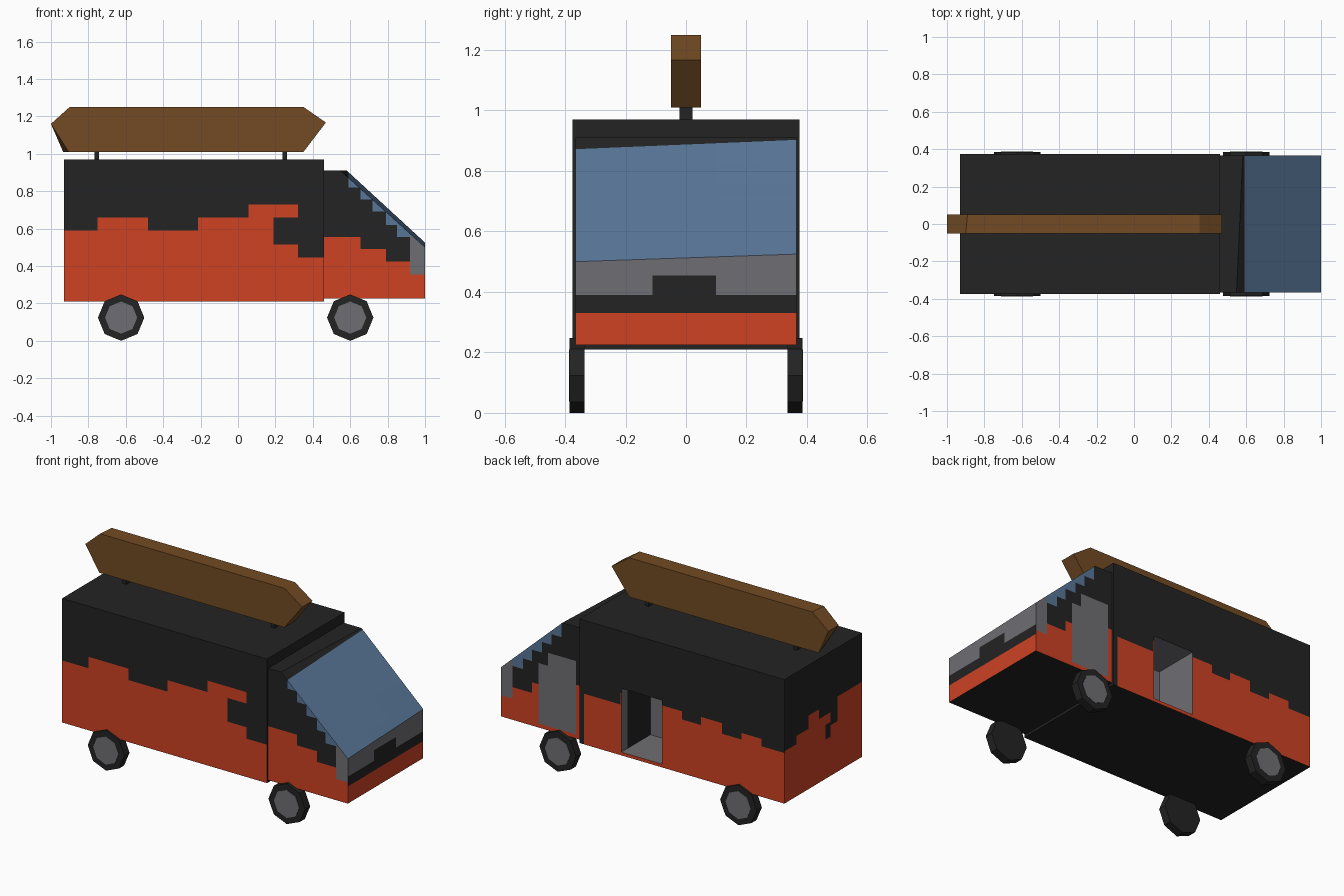
import bpy, bmesh, math
from mathutils import Vector

if "Cube" in bpy.data.objects:
    bpy.data.objects.remove(bpy.data.objects["Cube"])


def srgb(r, g, b):
    lin = [((c / 255 + 0.055) / 1.055) ** 2.4 for c in (r, g, b)]
    return (*lin, 1)


ORANGE, DARK, GREY, BLUE, BROWN = range(5)
MATS = []
for name, col in (("orange paint", (205, 66, 35)), ("black", (35, 35, 35)),
                  ("grey", (111, 110, 115)), ("window blue", (88, 118, 152)),
                  ("wood brown", (114, 75, 36))):
    m = bpy.data.materials.new(name)
    m.diffuse_color = srgb(*col)
    m.use_nodes = True
    m.node_tree.nodes["Principled BSDF"].inputs["Base Color"].default_value = m.diffuse_color
    MATS.append(m)


def finish(bm, name, rule, recalc=True):
    """Colour each face by rule(centre, normal) and make the object."""
    if recalc:
        bmesh.ops.recalc_face_normals(bm, faces=bm.faces)
    bm.normal_update()
    for f in bm.faces:
        f.material_index = rule(f.calc_center_median(), f.normal)
    me = bpy.data.meshes.new(name)
    bm.to_mesh(me)
    bm.free()
    for m in MATS:
        me.materials.append(m)
    ob = bpy.data.objects.new(name, me)
    bpy.context.collection.objects.link(ob)
    return ob


def prism(front, back, y):
    """Solid between an xz outline at -y and one at +y."""
    bm = bmesh.new()
    a = [bm.verts.new((p[0], -y, p[1])) for p in front]
    b = [bm.verts.new((p[0], y, p[1])) for p in back]
    bm.faces.new(a)
    bm.faces.new(b[::-1])
    n = len(a)
    for i in range(n):
        j = (i + 1) % n
        bm.faces.new((a[i], b[i], b[j], a[j]))
    return bm


def rect(x0, x1, z0, z1):
    return [(x0, z0), (x1, z0), (x1, z1), (x0, z1)]


def cut(bm, axis, values):
    """Slice all faces at positions along one axis."""
    for v in values:
        co, no = Vector(), Vector()
        co[axis], no[axis] = v, 1
        bmesh.ops.bisect_plane(bm, geom=bm.verts[:] + bm.edges[:] + bm.faces[:],
                               plane_co=co, plane_no=no, dist=1e-5)


def step(cols, u):
    """Height of the column holding u; cols are (upper limit, height)."""
    return next((h for lim, h in cols if u < lim), cols[-1][1])


# --- Rear body with stepped paint line and an open side doorway ---
FRONT = [(-.75, .59), (-.48, .66), (-.215, .59), (.055, .66), (.32, .73), (.46, .445)]
BACK = [(-.775, .52), (-.64, .565), (-.505, .525), (-.365, .59), (-.235, .54),
        (.18, .59), (.46, .52)]
TAIL = [(-.14, .67), (-.07, .52), (.04, .6), (.14, .66), (.26, .58), (.375, .53)]
DOOR = (-.10, .175, .23, .62)


def body_rule(c, n):
    if n.y < -.5:
        notch = .19 < c.x < .32 and .515 < c.z < .66
        return ORANGE if c.z < step(FRONT, c.x) and not notch else DARK
    if n.y > .5:
        return ORANGE if c.z < step(BACK, c.x) and c.x < .43 else DARK
    if n.x < -.5:
        hole = -.07 < c.y < -.02 and .45 < c.z < .54
        return ORANGE if c.z < step(TAIL, c.y) and not hole else DARK
    return DARK


outline = rect(-.93, .46, .21, .97)
bm = prism(outline, outline, .375)
cut(bm, 0, [p[0] for p in FRONT[:-1] + BACK[:-1]] + [.19, .43, DOOR[0], DOOR[1]])
cut(bm, 1, [p[0] for p in TAIL[:-1]] + [-.02])
cut(bm, 2, sorted({p[1] for p in FRONT + BACK + TAIL} | {.515, .45, DOOR[2], DOOR[3]}))
hole = [f for f in bm.faces if f.normal.y * f.calc_center_median().y > .3 and
        f.calc_center_median().y > .37 and
        DOOR[0] < f.calc_center_median().x < DOOR[1] and
        DOOR[2] < f.calc_center_median().z < DOOR[3]]
if not hole:
    hole = [f for f in bm.faces if f.calc_center_median().y > .374 and
            DOOR[0] < f.calc_center_median().x < DOOR[1] and
            DOOR[2] < f.calc_center_median().z < DOOR[3]]
bmesh.ops.recalc_face_normals(bm, faces=bm.faces)
bmesh.ops.delete(bm, geom=hole, context='FACES')
finish(bm, "rear_body", body_rule, recalc=False)

# Recess behind the doorway, open towards +y
outline = rect(*DOOR)
bm = prism(outline, outline, .14)
bmesh.ops.translate(bm, verts=bm.verts, vec=(0, .235, 0))
bmesh.ops.recalc_face_normals(bm, faces=bm.faces)
bmesh.ops.delete(bm, geom=[f for f in bm.faces if f.normal.y > .5], context='FACES')
cut(bm, 1, [.315])
bmesh.ops.reverse_faces(bm, faces=bm.faces)
finish(bm, "doorway_recess",
       lambda c, n: DARK if n.x < -.5 and c.y < .315 else GREY, recalc=False)

# --- Cab with sloping windscreen ---
CAB = [(.655, .555), (.79, .49), (.92, .425), (1.0, .355)]
GLASS = [(.59, 2), (.655, .82), (.72, .755), (.79, .69), (.85, .62), (.92, .555)]


def cab_rule(c, n):
    if abs(n.y) > .8:
        if c.y > 0 and .49 < c.x < .745 and .25 < c.z < (.7 if c.x < .68 else .62):
            return GREY
        if c.z < step(CAB, c.x):
            return ORANGE
        if c.x > .92:
            return GREY
        return BLUE if c.z > step(GLASS, c.x) else DARK
    if n.x > .9:
        if c.z < .33:
            return ORANGE
        bump = -.11 < c.y < .1 and c.z < .455
        return DARK if c.z < .39 or bump else GREY
    return BLUE if n.x > .3 and c.x > .59 else DARK


def cab_outline(roof_x, nose_z):
    return [(.46, .225), (1, .225), (1, nose_z), (roof_x, .91), (.46, .91)]


bm = prism(cab_outline(.548, .5), cab_outline(.582, .525), .365)
cut(bm, 0, [p[0] for p in GLASS] + [.49, .68, .745])
cut(bm, 1, [-.11, .1])
cut(bm, 2, [p[1] for p in CAB + GLASS[1:-1]] + [.25, .33, .39, .455, .7])
finish(bm, "cab", cab_rule)

# --- Eight-sided wheels with thin grey hub plates on the outside ---
for label, x in (("rear", -.625), ("front", .6)):
    for side, s in (("right", -1), ("left", 1)):
        for part, r, y, depth, col in (("wheel", .124, .36, .025, DARK),
                                       ("hub", .086, .385, .002, GREY)):
            ring = [(r * math.cos(i * math.pi / 4), r * math.sin(i * math.pi / 4))
                    for i in range(8)]
            bm = prism(ring, ring, depth)
            bmesh.ops.translate(bm, verts=bm.verts, vec=(x, s * y, .124))
            finish(bm, f"{label}_{side}_{part}", lambda c, n, k=col: k)

# --- Wooden boat on two roof posts ---
def boat(keel_x, top_x):
    return [(keel_x, 1.01), (.35, 1.01), (.47, 1.167), (.35, 1.25),
            (top_x, 1.25), (-1, 1.16)]


finish(prism(boat(-.905, -.9), boat(-.935, -.89), .05), "roof_boat", lambda c, n: BROWN)
for label, x in (("rear", -.755), ("front", .25)):
    outline = rect(x - .012, x + .012, .96, 1.02)
    finish(prism(outline, outline, .021), label + "_roof_post", lambda c, n: DARK)
